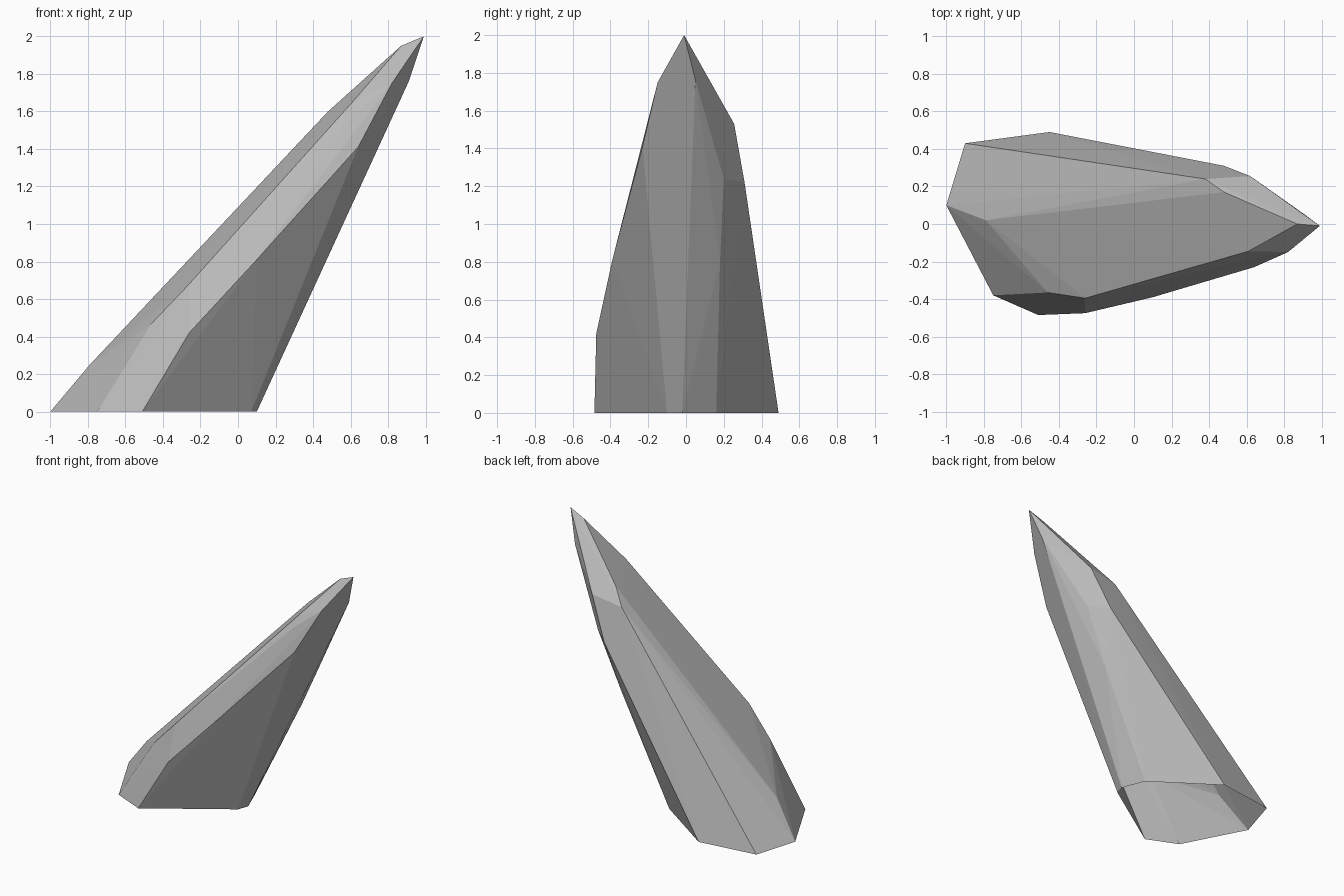
import bpy
import bmesh

cube = bpy.data.objects.get("Cube")
if cube:
    bpy.data.objects.remove(cube, do_unlink=True)

# Stone colour
stone = bpy.data.materials.new("stone_grey")
stone.use_nodes = True
colour = (0.5, 0.5, 0.5, 1)
stone.diffuse_color = colour
stone.node_tree.nodes["Principled BSDF"].inputs["Base Color"].default_value = colour

# Footprint corners on the ground
footprint = [(-1, .1), (-.75, -.38), (-.51, -.485), (.07, -.1),
             (.1, -.02), (.03, .16), (-.45, .49), (-.9, .43)]
# Chipped corners up each side of the leaning shard
front_corners = [(-.26, -.475, .42), (.1, -.39, .81), (.64, -.23, 1.41), (.82, -.15, 1.75)]
upper_corners = [(-.79, .02, .25), (-.46, -.365, .47), (-.26, -.395, .68),
                 (.61, -.19, 1.58), (.61, -.145, 1.65), (.87, 0, 1.95)]
back_corners = [(.48, .17, 1.6), (.38, .24, 1.49), (.48, .31, 1.22), (.62, .255, 1.53)]
under_corners = [(.42, .18, .8), (.61, .2, 1.24), (.91, .05, 1.76)]
tip = (.99, -.01, 2)

# Faceted shell wrapped round the corners, open underneath
bm = bmesh.new()
corners = [(x, y, 0) for x, y in footprint]
corners += front_corners + upper_corners + back_corners + under_corners + [tip]
for co in corners:
    bm.verts.new(co)
bmesh.ops.convex_hull(bm, input=bm.verts[:])
bmesh.ops.recalc_face_normals(bm, faces=bm.faces[:])
base = [f for f in bm.faces if all(v.co.z < .001 for v in f.verts)]
bmesh.ops.delete(bm, geom=base, context='FACES')
loose = [v for v in bm.verts if not v.link_faces]
bmesh.ops.delete(bm, geom=loose, context='VERTS')

mesh = bpy.data.meshes.new("leaning_rock_shard")
bm.to_mesh(mesh)
bm.free()
mesh.materials.append(stone)
shard = bpy.data.objects.new("leaning_rock_shard", mesh)
bpy.context.collection.objects.link(shard)
